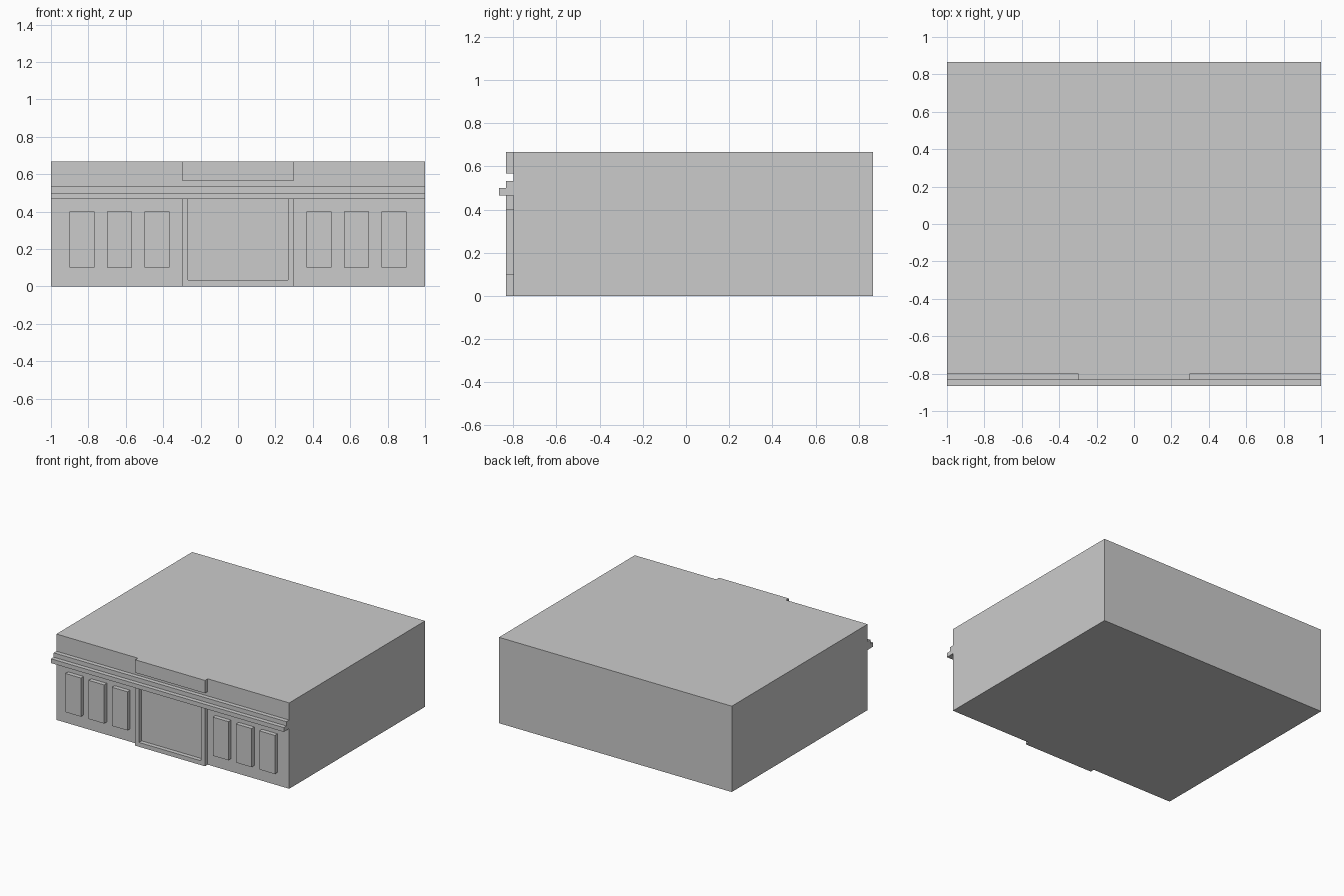
import bpy, bmesh

if "Cube" in bpy.data.objects:
    bpy.data.objects.remove(bpy.data.objects["Cube"])

U = 1 / 30          # the building sits on a regular module
WALL = -24 * U      # y of the front wall


def extrude(name, points, axis, start, end):
    """Extrude a profile; points are (x, z) for axis 'y' or (y, z) for axis 'x'."""
    bm = bmesh.new()
    place = (lambda a, b: (a, start, b)) if axis == 'y' else (lambda a, b: (start, a, b))
    face = bm.faces.new([bm.verts.new(place(a, b)) for a, b in points])
    out = bmesh.ops.extrude_face_region(bm, geom=[face], use_keep_orig=True)
    verts = [g for g in out['geom'] if isinstance(g, bmesh.types.BMVert)]
    offset = (0, end - start, 0) if axis == 'y' else (end - start, 0, 0)
    bmesh.ops.translate(bm, verts=verts, vec=offset)
    bmesh.ops.recalc_face_normals(bm, faces=bm.faces)
    mesh = bpy.data.meshes.new(name)
    bm.to_mesh(mesh)
    bm.free()
    obj = bpy.data.objects.new(name, mesh)
    bpy.context.collection.objects.link(obj)
    return obj


def rect(x0, x1, z0, z1):
    return [(x0 * U, z0 * U), (x1 * U, z0 * U), (x1 * U, z1 * U), (x0 * U, z1 * U)]


# main block
extrude("building_body", rect(-30, 30, 0, 20), 'y', WALL, 26 * U)

# window panels: a row of three, mirrored to the other side
windows = extrude("window_panels", rect(11, 15, 3, 12), 'y', WALL - U, WALL)
row = windows.modifiers.new("row", 'ARRAY')
row.count = 3
row.use_relative_offset = False
row.use_constant_offset = True
row.constant_offset_displace = (6 * U, 0, 0)
windows.modifiers.new("mirror", 'MIRROR')

# U-shaped surround of the wide shopfront opening
frame = [(-9, 0), (9, 0), (9, 14), (8, 14), (8, 1), (-8, 1), (-8, 14), (-9, 14)]
extrude("shopfront_frame", [(x * U, z * U) for x, z in frame], 'y', WALL - U, WALL)

# stepped cornice across the full front
step = [(-24, 14), (-26, 14), (-26, 15), (-25, 15), (-25, 16), (-24, 16)]
extrude("cornice", [(y * U, z * U) for y, z in step], 'x', -30 * U, 30 * U)

# raised blank panel at the roof line
extrude("parapet_panel", rect(-9, 9, 17, 20), 'y', WALL - U, WALL)
